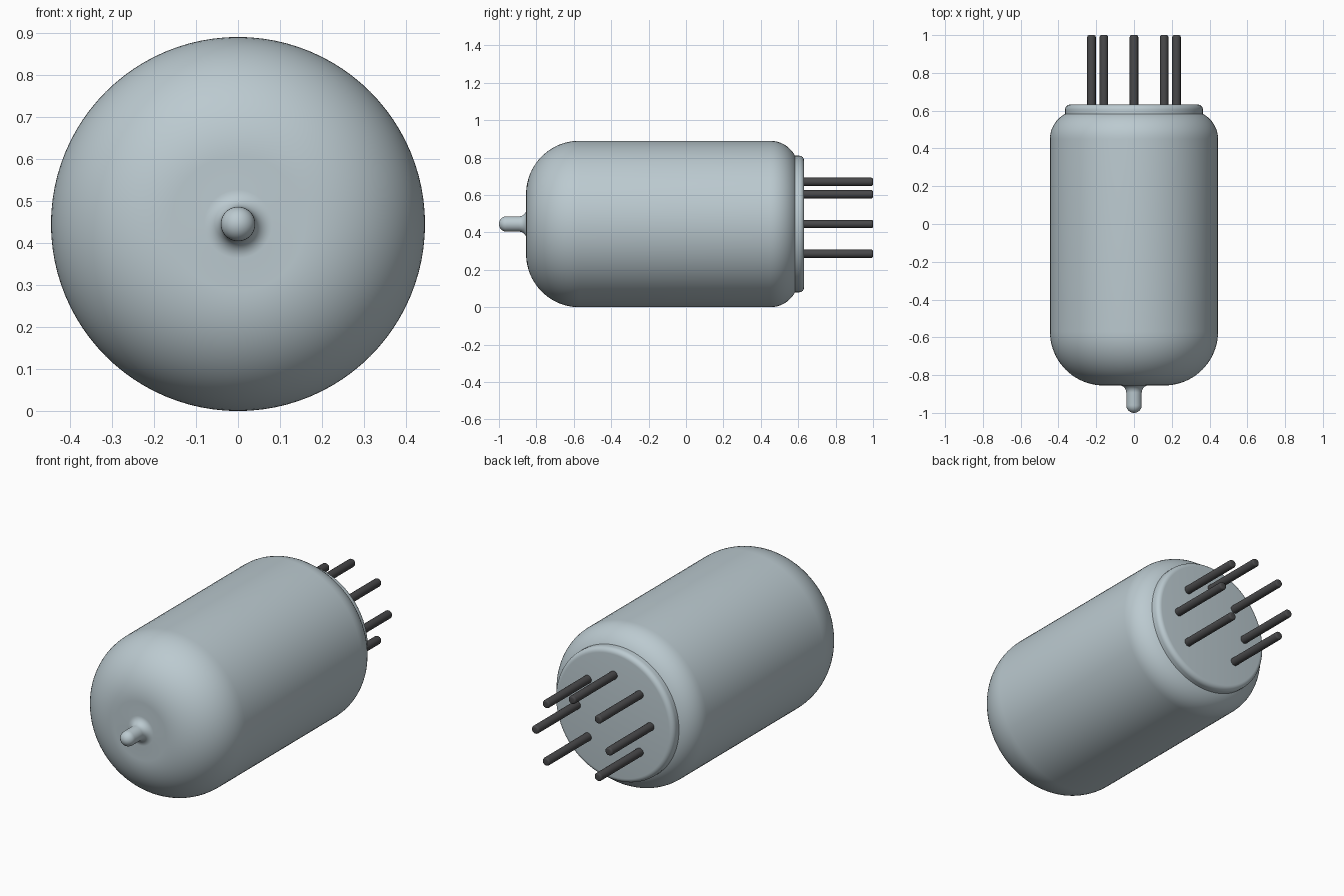
import bpy, bmesh, math
from mathutils import Vector

cube = bpy.data.objects.get("Cube")
if cube:
    bpy.data.objects.remove(cube, do_unlink=True)

R = 0.445  # bulb radius, also the height of the axis


def material(name, rgb, rough):
    m = bpy.data.materials.new(name)
    m.use_nodes = True
    m.diffuse_color = (*rgb, 1)
    bsdf = m.node_tree.nodes["Principled BSDF"]
    bsdf.inputs["Base Color"].default_value = (*rgb, 1)
    bsdf.inputs["Roughness"].default_value = rough
    return m


glass = material("pale blue grey glass", (0.50, 0.59, 0.63), 0.4)
metal = material("dark grey metal", (0.065, 0.065, 0.068), 0.5)


def arc(cr, cy, rad, a0, a1, n):
    """Points (radius, y) on an arc; angles in degrees from the radial axis."""
    angles = [math.radians(a0 + (a1 - a0) * i / n) for i in range(n + 1)]
    return [(max(cr + rad * math.cos(a), 0), cy + rad * math.sin(a)) for a in angles]


def lathe(name, profile, mat, segments, x=0, z=R):
    """Turn a (radius, y) profile around an axis parallel to y."""
    bm = bmesh.new()
    verts = [bm.verts.new((r, y, 0)) for r, y in profile]
    edges = [bm.edges.new(pair) for pair in zip(verts, verts[1:])]
    bmesh.ops.spin(bm, geom=verts + edges, cent=(0, 0, 0), axis=(0, 1, 0),
                   angle=2 * math.pi, steps=segments, use_merge=True)
    bmesh.ops.remove_doubles(bm, verts=bm.verts, dist=1e-5)
    bmesh.ops.recalc_face_normals(bm, faces=bm.faces)
    mesh = bpy.data.meshes.new(name)
    bm.to_mesh(mesh)
    bm.free()
    mesh.materials.append(mat)
    obj = bpy.data.objects.new(name, mesh)
    obj.location = Vector((x, 0, z))
    bpy.context.collection.objects.link(obj)
    bpy.ops.object.select_all(action="DESELECT")
    obj.select_set(True)
    bpy.context.view_layer.objects.active = obj
    bpy.ops.object.shade_smooth_by_angle(angle=math.radians(35))
    return obj


# Glass bulb: sealed tip, flared neck, domed shoulder, straight wall, rear shoulder
tip = arc(0, -0.959, 0.041, -90, 0, 8)
neck = arc(0.081, -0.893, 0.04, 180, 90, 8)
front_shoulder = arc(0.16, -0.57, 0.285, -90, 0, 20)
rear_shoulder = arc(0.295, 0.45, 0.15, 0, 90, 12)
lathe("glass_bulb", tip + neck + front_shoulder + rear_shoulder + [(0, 0.6)], glass, 96)

# Base disc with a rounded rim
rim = arc(0.338, 0.605, 0.027, 0, 90, 6)
lathe("base_disc", [(0, 0.57), (0.365, 0.57)] + rim + [(0, 0.632)], glass, 96)

# Seven pins on a ring of eight places, the lowest left empty
pin_profile = [(0, 0.61), (0.0225, 0.61)] + arc(0.0125, 0.99, 0.01, 0, 90, 4) + [(0, 1.0)]
for i in range(7):
    a = math.radians(-45 + 45 * i)
    lathe(f"pin_{i + 1}", pin_profile, metal, 24,
          x=0.225 * math.cos(a), z=R + 0.225 * math.sin(a))
